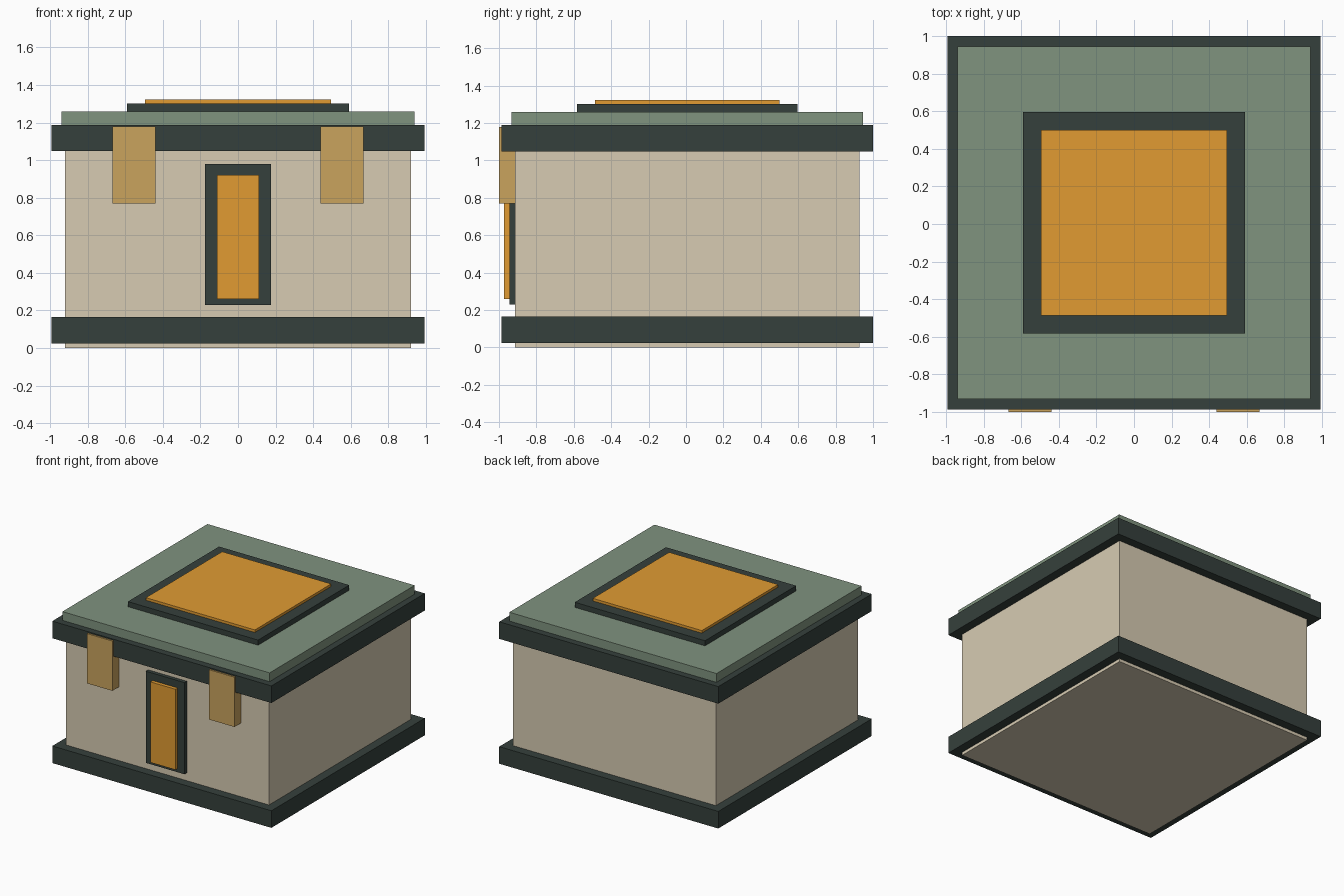
import bpy
import bmesh
from mathutils import Vector

if "Cube" in bpy.data.objects:
    bpy.data.objects.remove(bpy.data.objects["Cube"])

CY = 0.007    # centre of the square building; the brackets reach y = -1
WALL = -0.913  # front wall plane


def material(name, hexcode):
    lin = [(int(hexcode[i:i + 2], 16) / 255) ** 2.2 for i in (0, 2, 4)]
    m = bpy.data.materials.new(name)
    m.diffuse_color = (*lin, 1)
    m.use_nodes = True
    m.node_tree.nodes["Principled BSDF"].inputs["Base Color"].default_value = m.diffuse_color
    return m


STONE = material("stone", "D6CAB1")
DARK = material("dark_trim", "38423E")
GREEN = material("roof_green", "7F927E")
AMBER = material("amber", "E09A36")
TAN = material("tan", "C9A25E")


def box(name, x, y, z, mat):
    """Box from (min, max) ranges along each axis."""
    lo, hi = Vector((x[0], y[0], z[0])), Vector((x[1], y[1], z[1]))
    bm = bmesh.new()
    bmesh.ops.create_cube(bm, size=1)
    bmesh.ops.scale(bm, vec=hi - lo, verts=bm.verts)
    mesh = bpy.data.meshes.new(name)
    bm.to_mesh(mesh)
    bm.free()
    mesh.materials.append(mat)
    ob = bpy.data.objects.new(name, mesh)
    ob.location = (lo + hi) / 2
    bpy.context.collection.objects.link(ob)
    return ob


def slab(name, half, z, mat):
    """Square layer centred on the building."""
    return box(name, (-half, half), (CY - half, CY + half), z, mat)


# Walls and the two dark bands
slab("walls", 0.92, (0, 1.188), STONE)
slab("base_band", 0.993, (0.025, 0.165), DARK)
slab("cornice_band", 0.993, (1.048, 1.188), DARK)

# Stepped roof with amber panel
slab("roof_slab", 0.939, (1.188, 1.26), GREEN)
slab("roof_panel_frame", 0.59, (1.26, 1.302), DARK)
slab("roof_panel", 0.494, (1.302, 1.323), AMBER)

# Front door
box("door_frame", (-0.175, 0.175), (-0.943, WALL), (0.229, 0.98), DARK)
box("door_panel", (-0.113, 0.113), (-0.972, -0.943), (0.26, 0.92), AMBER)

# Front brackets, mirrored
for side, label in ((-1, "left"), (1, "right")):
    xs = sorted((side * 0.439, side * 0.668))
    box(f"{label}_bracket", xs, (-1.0, WALL), (0.77, 1.178), TAN)
